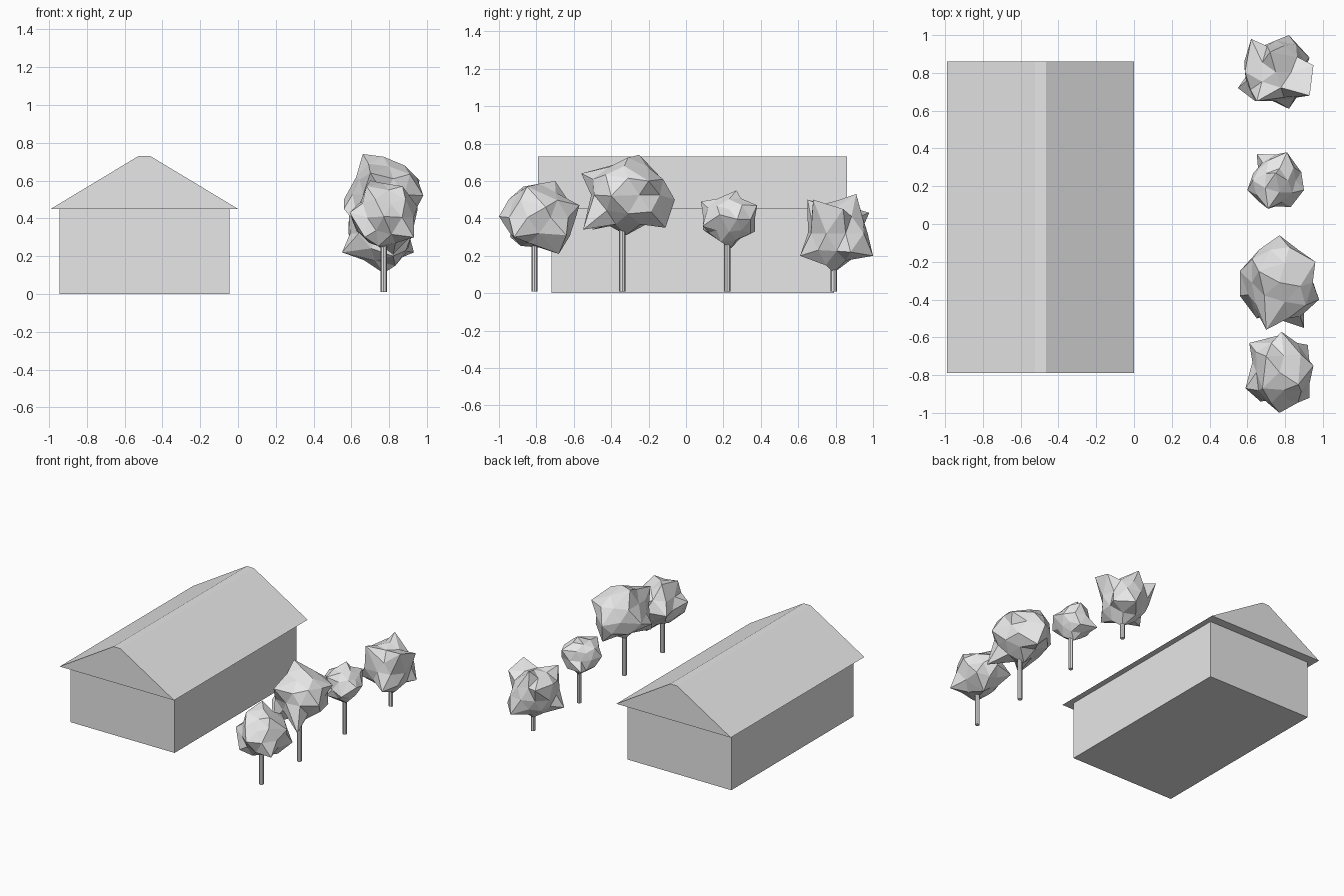
import bpy
import bmesh
import random
from mathutils import Vector

cube = bpy.data.objects.get("Cube")
if cube:
    bpy.data.objects.remove(cube, do_unlink=True)

random.seed(4)

grey = bpy.data.materials.new("light grey")
grey.use_nodes = True
colour = (0.8, 0.8, 0.8, 1)
grey.diffuse_color = colour
grey.node_tree.nodes["Principled BSDF"].inputs["Base Color"].default_value = colour


def add_object(name, bm):
    """Turn a bmesh into a flat shaded object in the scene."""
    bmesh.ops.recalc_face_normals(bm, faces=bm.faces)
    mesh = bpy.data.meshes.new(name)
    bm.to_mesh(mesh)
    bm.free()
    mesh.materials.append(grey)
    obj = bpy.data.objects.new(name, mesh)
    bpy.context.collection.objects.link(obj)
    return obj


def extrude_profile(name, profile, y_front, y_back):
    """Extrude an x-z outline along y."""
    bm = bmesh.new()
    face = bm.faces.new([bm.verts.new((x, y_front, z)) for x, z in profile])
    result = bmesh.ops.extrude_face_region(bm, geom=[face])
    moved = [v for v in result["geom"] if isinstance(v, bmesh.types.BMVert)]
    bmesh.ops.translate(bm, verts=moved, vec=(0, y_back - y_front, 0))
    # close the front end again if the extrusion consumed it
    bmesh.ops.holes_fill(bm, edges=[e for e in bm.edges if e.is_boundary])
    return add_object(name, bm)


def trunk(name, x, y, top):
    bm = bmesh.new()
    bottom = 0.01
    bmesh.ops.create_cone(bm, cap_ends=True, segments=8, radius1=0.017,
                          radius2=0.017, depth=top - bottom)
    bmesh.ops.translate(bm, verts=bm.verts, vec=(x, y, (top + bottom) / 2))
    return add_object(name, bm)


def crown(name, tips):
    """Faceted ball whose nearest corners are pulled out to the given tips."""
    tips = [Vector(t) for t in tips]
    low = Vector([min(t[i] for t in tips) for i in range(3)])
    high = Vector([max(t[i] for t in tips) for i in range(3)])
    centre, half = (low + high) / 2, (high - low) / 2
    bm = bmesh.new()
    bmesh.ops.create_icosphere(bm, subdivisions=2, radius=1)
    free = list(bm.verts)
    for tip in tips:
        offset = tip - centre
        way = Vector([offset[i] / half[i] for i in range(3)]).normalized()
        corner = max(free, key=lambda v: v.co.normalized().dot(way))
        free.remove(corner)
        corner.co = tip
    # the remaining corners get an uneven radius
    for v in free:
        v.co = centre + v.co * half * random.uniform(0.78, 0.96)
    return add_object(name, bm)


# House: plain block walls under an overhanging roof with a narrow flat ridge
extrude_profile("house_walls",
                [(-0.945, 0), (-0.045, 0), (-0.045, 0.45), (-0.945, 0.45)],
                -0.72, 0.79)
extrude_profile("house_roof",
                [(-0.99, 0.45), (0, 0.45), (-0.465, 0.73), (-0.525, 0.73)],
                -0.79, 0.86)

# Row of trees: trunk position along y and the outer tips of each crown
trees = {
    "front_tree": (-0.81, [
        (.77, -1, .41), (.7, -.7, .6), (.78, -.57, .47), (.92, -.64, .31),
        (.95, -.75, .46), (.93, -.92, .3), (.59, -.87, .43), (.61, -.63, .4),
        (.82, -.68, .21), (.68, -.87, .57), (.67, -.94, .3), (.87, -.85, .57)]),
    "large_tree": (-0.34, [
        (.7, -.56, .64), (.66, -.25, .74), (.88, -.33, .68), (.98, -.4, .52),
        (.96, -.2, .6), (.77, -.06, .5), (.8, -.11, .35), (.9, -.55, .34),
        (.56, -.38, .45), (.56, -.25, .5), (.65, -.5, .34), (.75, -.32, .31)]),
    "small_tree": (0.22, [
        (.71, .08, .49), (.83, .09, .36), (.9, .18, .42), (.6, .18, .4),
        (.65, .37, .33), (.81, .38, .47), (.75, .27, .55), (.76, .24, .24),
        (.7, .09, .34)]),
    "back_tree": (0.79, [
        (.62, .98, .43), (.82, 1, .2), (.95, .84, .45), (.93, .68, .5),
        (.82, .61, .2), (.55, .72, .22), (.72, .91, .53), (.77, .79, .11),
        (.65, .65, .5), (.93, .88, .22)]),
}
for tree, (y, tips) in trees.items():
    trunk(tree + "_trunk", 0.77, y, 0.36)
    crown(tree + "_crown", tips)
